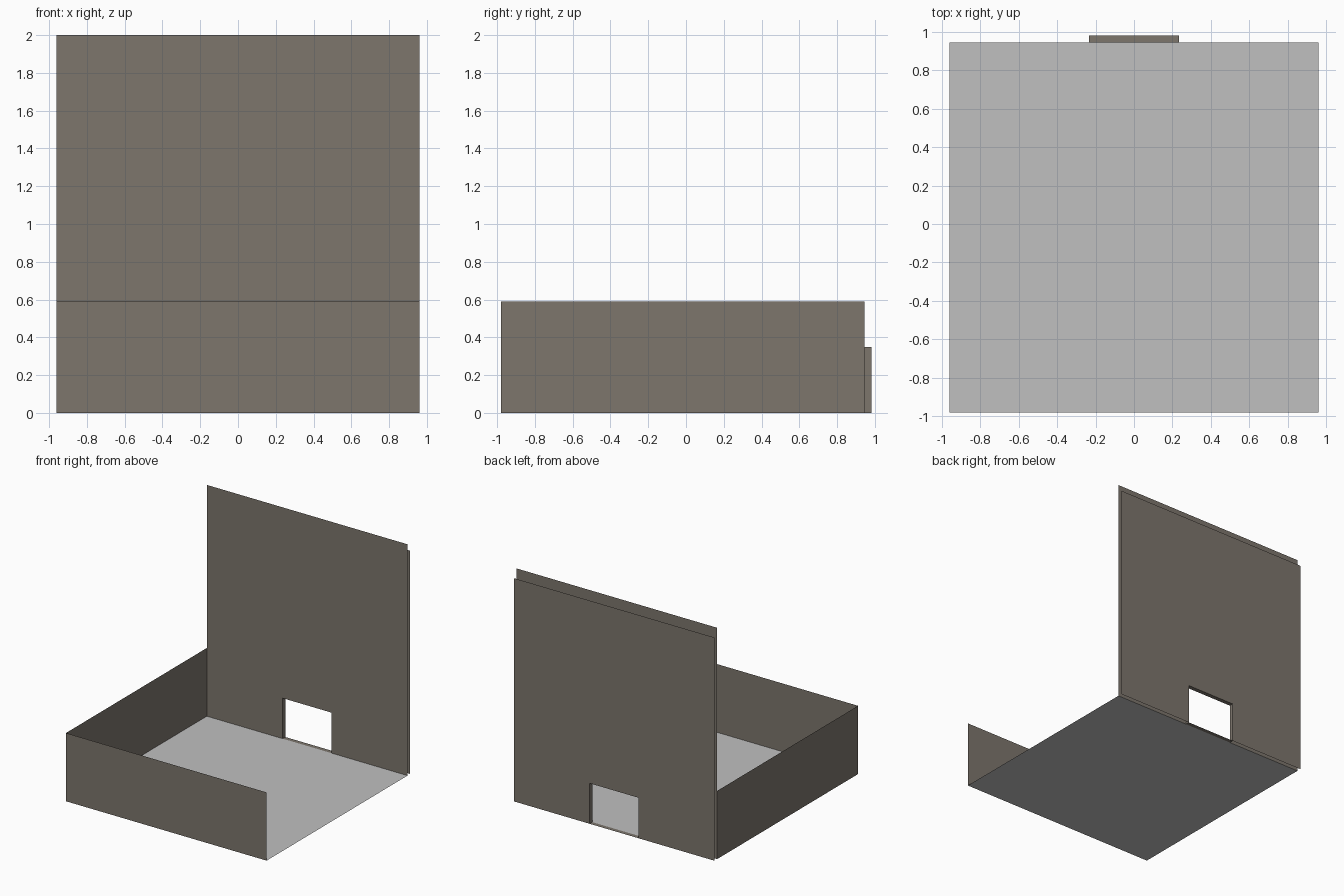
import bpy
import bmesh

if "Cube" in bpy.data.objects:
    bpy.data.objects.remove(bpy.data.objects["Cube"])


def material(name, rgb):
    m = bpy.data.materials.new(name)
    m.diffuse_color = (*rgb, 1.0)
    m.use_nodes = True
    m.node_tree.nodes["Principled BSDF"].inputs["Base Color"].default_value = m.diffuse_color
    return m


STONE = material("warm grey wall", (0.205, 0.18, 0.152))
FLOOR = material("light grey floor", (0.53, 0.53, 0.53))

X = 0.96                     # half width
FRONT, BACK, OUTER = -0.98, 0.945, 0.982
LOW, HIGH, OUTER_TOP = 0.59, 2.0, 1.93
DOOR_X, DOOR_Z = 0.235, 0.35


def sheet(name, mat, *quads):
    """One object made of thin quads."""
    bm = bmesh.new()
    for quad in quads:
        bm.faces.new([bm.verts.new(p) for p in quad])
    bmesh.ops.remove_doubles(bm, verts=bm.verts, dist=1e-5)
    mesh = bpy.data.meshes.new(name)
    bm.to_mesh(mesh)
    bm.free()
    mesh.materials.append(mat)
    obj = bpy.data.objects.new(name, mesh)
    bpy.context.collection.objects.link(obj)
    return obj


def upright(x0, x1, y, z0, z1, face_back=False):
    """Quad across x at depth y, facing the front unless told otherwise."""
    q = [(x0, y, z0), (x1, y, z0), (x1, y, z1), (x0, y, z1)]
    return q[::-1] if face_back else q


def door_wall(name, y, top, face_back):
    """Wall sheet with a doorway at the bottom centre."""
    sheet(name, STONE,
          upright(-X, -DOOR_X, y, 0, DOOR_Z, face_back),
          upright(DOOR_X, X, y, 0, DOOR_Z, face_back),
          upright(-X, -DOOR_X, y, DOOR_Z, top, face_back),
          upright(-DOOR_X, DOOR_X, y, DOOR_Z, top, face_back),
          upright(DOOR_X, X, y, DOOR_Z, top, face_back))


# floor
sheet("floor", FLOOR, [(-X, FRONT, 0), (X, FRONT, 0), (X, BACK, 0), (-X, BACK, 0)])

# low walls: front and left, the right side is open
sheet("front_wall", STONE, upright(-X, X, FRONT, 0, LOW))
sheet("left_wall", STONE, [(-X, BACK, 0), (-X, FRONT, 0), (-X, FRONT, LOW), (-X, BACK, LOW)])

# tall back wall: separate inner and outer sheets
door_wall("back_wall_inner", BACK, HIGH, False)
door_wall("back_wall_outer", OUTER, OUTER_TOP, True)

# doorway lining between the two sheets
ring = [(-DOOR_X, 0), (DOOR_X, 0), (DOOR_X, DOOR_Z), (-DOOR_X, DOOR_Z)]
sheet("doorway_lining", STONE, *[
    [(a[0], BACK, a[1]), (b[0], BACK, b[1]), (b[0], OUTER, b[1]), (a[0], OUTER, a[1])]
    for a, b in zip(ring, ring[1:] + ring[:1])])
